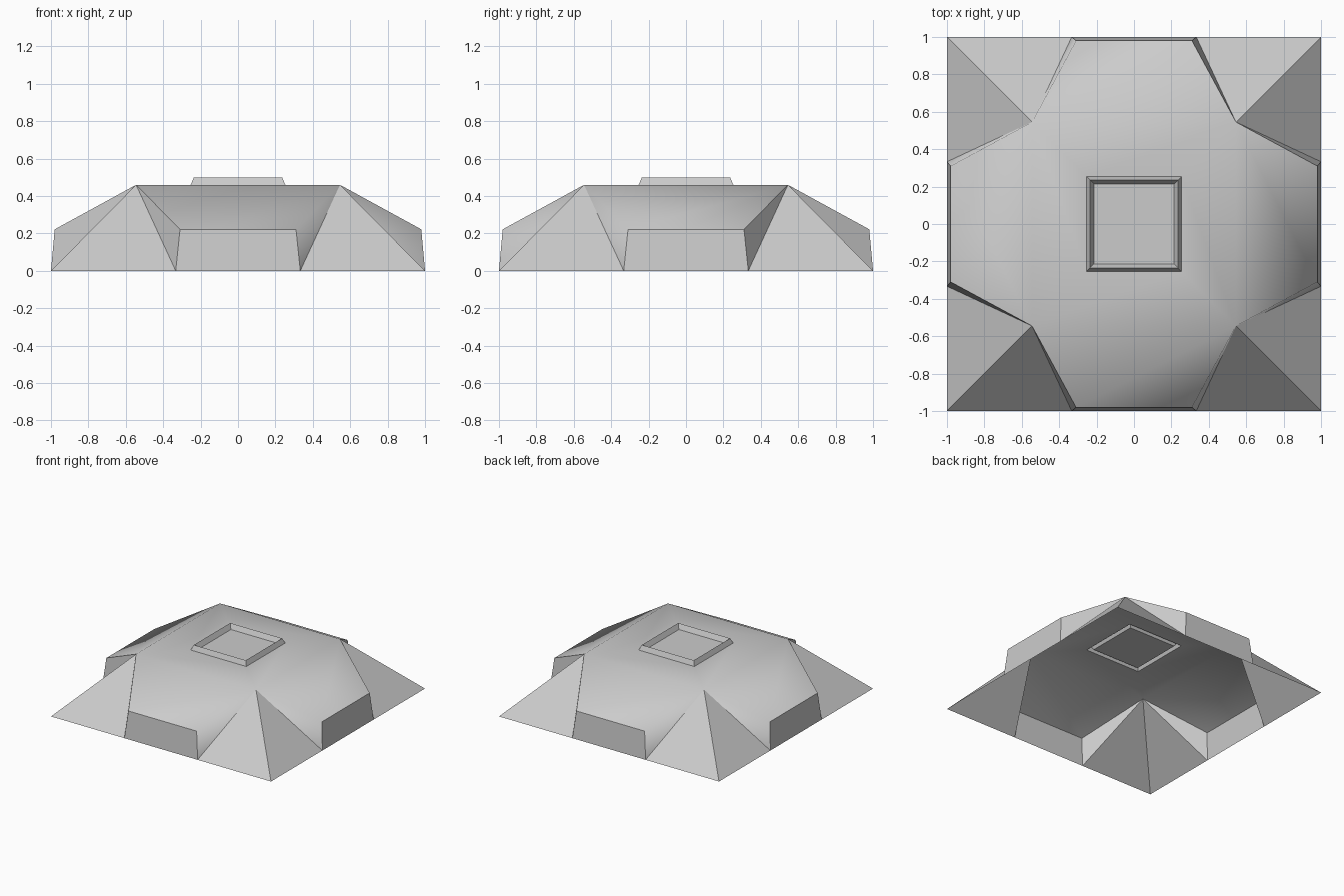
import bpy
import bmesh
from mathutils import Matrix, Vector

cube = bpy.data.objects.get("Cube")
if cube:
    bpy.data.objects.remove(cube, do_unlink=True)

grey = bpy.data.materials.new("light grey")
grey.use_nodes = True
grey.diffuse_color = (0.6, 0.6, 0.6, 1)
grey.node_tree.nodes["Principled BSDF"].inputs["Base Color"].default_value = (0.6, 0.6, 0.6, 1)

ROOF = 0.46      # roof height
HALF = 0.545     # half width of the flat roof
FRAME = 0.253    # half width of the roof frame


def build(name, side_faces, blended=None):
    """Repeat the faces of one side around z; edges are soft only between blended faces."""
    bm = bmesh.new()
    soft = set()
    for turn in range(4):
        spin = Matrix.Rotation(turn * 1.570796, 3, 'Z')
        for label, points in side_faces.items():
            face = bm.faces.new([bm.verts.new(spin @ Vector(p)) for p in points])
            face.smooth = True
            if blended and blended(label, turn):
                face.material_index = 1    # temporary mark for blended faces
    bmesh.ops.remove_doubles(bm, verts=bm.verts, dist=0.0005)
    for edge in bm.edges:
        edge.smooth = len(edge.link_faces) == 2 and all(f.material_index for f in edge.link_faces)
    for face in bm.faces:
        face.material_index = 0
    mesh = bpy.data.meshes.new(name)
    bm.to_mesh(mesh)
    bm.free()
    mesh.materials.append(grey)
    obj = bpy.data.objects.new(name, mesh)
    bpy.context.collection.objects.link(obj)
    return obj


def ring_side(r0, z0, r1, z1):
    """Front quarter of a square ring from an outer to an inner size."""
    return [(-r0, -r0, z0), (r0, -r0, z0), (r1, -r1, z1), (-r1, -r1, z1)]


# Key points of the front side
peak_l, peak_r = (-HALF, -HALF, ROOF), (HALF, -HALF, ROOF)
eave_l, eave_r = (-0.31, -0.98, 0.222), (0.31, -0.98, 0.222)
foot_l, foot_r = (-0.333, -1, 0), (0.333, -1, 0)
tip_l, tip_r = (-1, -1, 0), (1, -1, 0)

# Open shell: roof, slopes, end walls, cheeks and corner buttresses
shell = {
    "roof": ring_side(HALF, ROOF, FRAME, ROOF),
    "slope": [eave_l, eave_r, peak_r, peak_l],
    "wall": [foot_l, foot_r, eave_r, eave_l],
    "left cheek": [foot_r, peak_r, eave_r],
    "right cheek": [foot_l, eave_l, peak_l],
    "left buttress": [foot_r, tip_r, peak_r],
    "right buttress": [tip_l, foot_l, peak_l],
}


def is_blended(label, turn):
    # Cheeks run softly into the slope at two opposite corners only
    soft_cheek = "left cheek" if turn % 2 == 0 else "right cheek"
    return label in ("roof", "slope", soft_cheek)


build("bunker_shell", shell, is_blended)

# Raised frame around the roof hatch, with its sunken panel
build("roof_frame", {
    "outer": ring_side(FRAME, ROOF, 0.236, 0.5),
    "inner": ring_side(0.236, 0.5, 0.215, ROOF),
})
build("hatch_panel", {"panel": [(-0.215, -0.215, ROOF), (0.215, -0.215, ROOF), (0, 0, ROOF)]})
